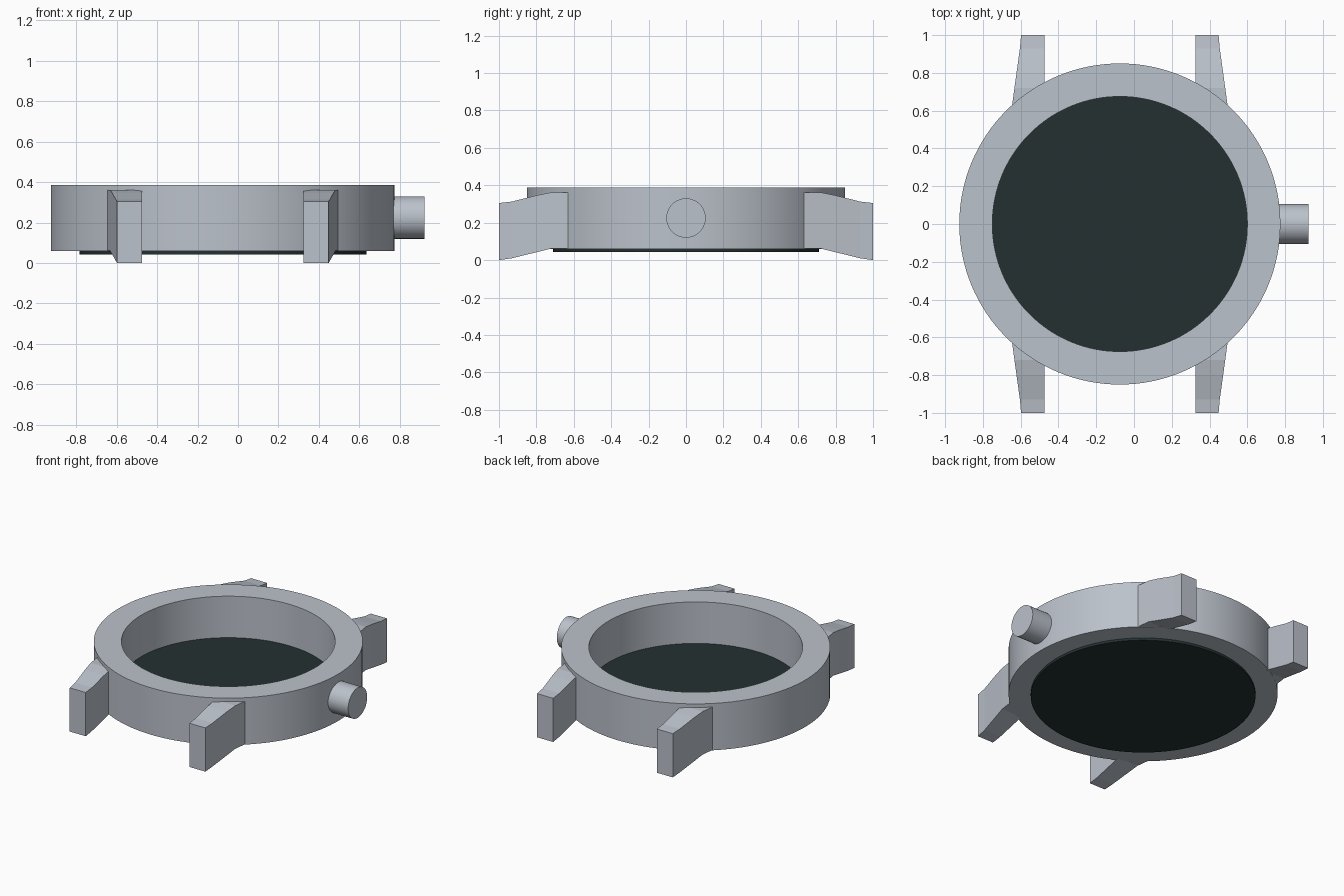
import bpy, bmesh, math
from mathutils import Matrix

cube = bpy.data.objects.get("Cube")
if cube:
    bpy.data.objects.remove(cube, do_unlink=True)

CX = -0.075  # centre of the round case


def material(name, rgb):
    m = bpy.data.materials.new(name)
    m.use_nodes = True
    m.diffuse_color = (*rgb, 1)
    m.node_tree.nodes["Principled BSDF"].inputs["Base Color"].default_value = (*rgb, 1)
    return m


steel = material("steel grey", (0.50, 0.54, 0.60))
dark = material("dark green black", (0.017, 0.03, 0.03))


def add_object(name, bm, mat, smooth=False):
    bmesh.ops.recalc_face_normals(bm, faces=bm.faces)
    mesh = bpy.data.meshes.new(name)
    bm.to_mesh(mesh)
    bm.free()
    mesh.materials.append(mat)
    ob = bpy.data.objects.new(name, mesh)
    bpy.context.collection.objects.link(ob)
    if smooth:
        bpy.ops.object.select_all(action="DESELECT")
        ob.select_set(True)
        bpy.context.view_layer.objects.active = ob
        bpy.ops.object.shade_smooth_by_angle(angle=math.radians(30))
    return ob


def cylinder(name, radius, depth, matrix, mat, sides):
    bm = bmesh.new()
    bmesh.ops.create_cone(bm, cap_ends=True, segments=sides, radius1=radius,
                          radius2=radius, depth=depth, matrix=matrix)
    return add_object(name, bm, mat, True)


def case_ring(outer, inner, z0, z1, sides=128):
    # Rectangular section swept round the case axis
    bm = bmesh.new()
    section = [(outer, z0), (outer, z1), (inner, z1), (inner, z0)]
    loops = []
    for r, z in section:
        loops.append([bm.verts.new((CX + r * math.cos(a), r * math.sin(a), z))
                      for a in (math.tau * i / sides for i in range(sides))])
    for k in range(4):
        a, b = loops[k], loops[(k + 1) % 4]
        for i in range(sides):
            j = (i + 1) % sides
            bm.faces.new((a[i], a[j], b[j], b[i]))
    return add_object("case_ring", bm, steel, True)


def lug(name, sx, sy):
    # Stations from the case to the tip: y, bottom z, top z, outer x
    stations = [(0.60, 0.062, 0.362, 0.574), (0.72, 0.062, 0.362, 0.558),
                (0.80, 0.042, 0.346, 0.547), (0.93, 0.010, 0.313, 0.529),
                (1.00, 0.0, 0.305, 0.523)]
    bm = bmesh.new()
    rings = []
    for y, low, high, out in stations:
        corners = [(0.40, low), (out, low), (out, high), (0.40, high)]
        rings.append([bm.verts.new((CX + sx * x, sy * y, z)) for x, z in corners])
    for a, b in zip(rings, rings[1:]):
        for i in range(4):
            j = (i + 1) % 4
            bm.faces.new((a[i], a[j], b[j], b[i]))
    bm.faces.new(rings[0])
    bm.faces.new(rings[-1])
    add_object(name, bm, steel)


# Round case with an open centre
case_ring(0.85, 0.675, 0.06, 0.387)

# Dark back plate, standing slightly proud of the underside
cylinder("back_plate", 0.71, 0.055, Matrix.Translation((CX, 0, 0.0705)), dark, 128)

# Crown on the model's left side
cylinder("crown", 0.105, 0.24,
         Matrix.Translation((0.803, 0, 0.225)) @ Matrix.Rotation(math.pi / 2, 4, "Y"),
         steel, 64)

# Four strap lugs
for side, sx in (("left", 1), ("right", -1)):
    for end, sy in (("front", -1), ("back", 1)):
        lug(f"{end}_{side}_lug", sx, sy)
